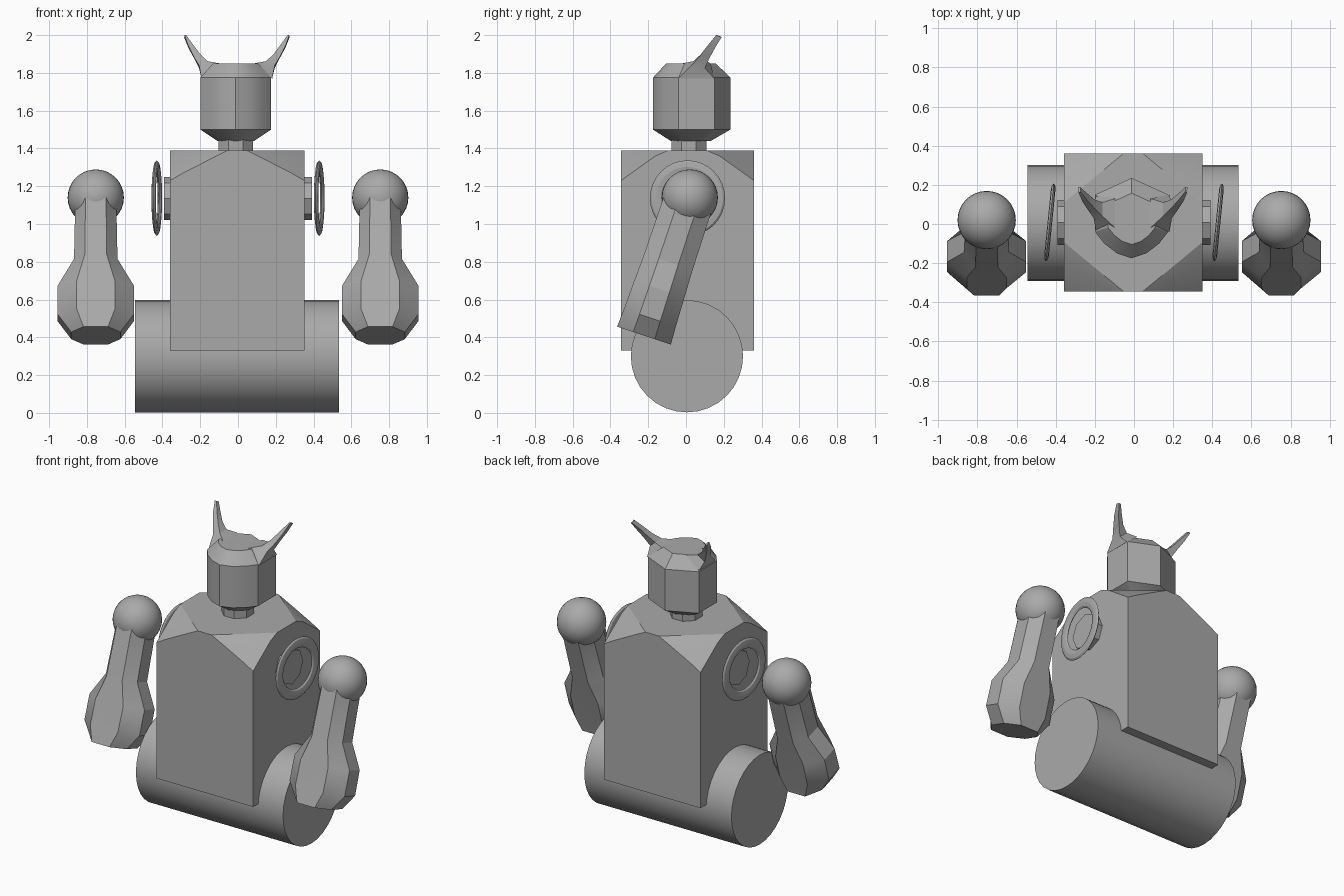
import bpy, bmesh, math
from mathutils import Vector

if "Cube" in bpy.data.objects:
    bpy.data.objects.remove(bpy.data.objects["Cube"])

grey = bpy.data.materials.new("plain grey")
grey.diffuse_color = (0.4, 0.4, 0.4, 1)
grey.use_nodes = True
grey.node_tree.nodes["Principled BSDF"].inputs["Base Color"].default_value = grey.diffuse_color


def finish(ob, name, angle=None):
    """Name and colour a part; smooth it below the given edge angle."""
    ob.name = name
    ob.data.materials.clear()
    ob.data.materials.append(grey)
    if angle:
        bpy.ops.object.select_all(action='DESELECT')
        ob.select_set(True)
        bpy.context.view_layer.objects.active = ob
        bpy.ops.object.shade_smooth_by_angle(angle=math.radians(angle))
    return ob


def from_bmesh(bm, name, angle=None):
    bmesh.ops.recalc_face_normals(bm, faces=bm.faces[:])
    me = bpy.data.meshes.new(name)
    bm.to_mesh(me)
    bm.free()
    ob = bpy.data.objects.new(name, me)
    bpy.context.collection.objects.link(ob)
    return finish(ob, name, angle)


def loft(name, rings, angle=None):
    """Skin a list of equal-length rings and cap both ends."""
    bm = bmesh.new()
    vs = [[bm.verts.new(p) for p in r] for r in rings]
    n = len(vs[0])
    for a, b in zip(vs, vs[1:]):
        for i in range(n):
            j = (i + 1) % n
            bm.faces.new((a[i], a[j], b[j], b[i]))
    bm.faces.new(vs[0])
    bm.faces.new(vs[-1])
    return from_bmesh(bm, name, angle)


def cylinder_x(name, x0, x1, y, z, r, sides, angle=None):
    bpy.ops.mesh.primitive_cylinder_add(
        vertices=sides, radius=r, depth=abs(x1 - x0),
        location=((x0 + x1) / 2, y, z), rotation=(0, math.pi / 2, 0))
    return finish(bpy.context.object, name, angle)


# Torso: box whose top arches down to the four corners
bm = bmesh.new()
arch = [(0.355, 1.23), (0.29, 1.268), (0.13, 1.35), (0.05, 1.39)]
side_arch = [(0.352, 1.23), (0.17, 1.36), (0.10, 1.39)]
for sx in (-1, 1):
    for sy in (-1, 1):
        bm.verts.new((sx * 0.355, sy * 0.352, 0.33))
        for x, z in arch:
            bm.verts.new((sx * x, sy * 0.352, z))
        for y, z in side_arch[1:]:
            bm.verts.new((sx * 0.355, sy * y, z))
bmesh.ops.convex_hull(bm, input=bm.verts[:])
bmesh.ops.dissolve_limit(bm, angle_limit=0.01, verts=bm.verts[:], edges=bm.edges[:])
bmesh.ops.translate(bm, verts=bm.verts[:], vec=(-0.004, 0.008, 0))
from_bmesh(bm, "torso", 20)

# Roller base
cylinder_x("roller", -0.545, 0.535, 0.005, 0.30, 0.297, 32, 30)

# Neck and head
CX = -0.012


def octagon(r, y, z):
    return [(CX + r * math.cos(math.pi * (k + 0.5) / 4),
             y + r * math.sin(math.pi * (k + 0.5) / 4), z) for k in range(8)]


loft("neck", [octagon(0.1, 0.015, 1.37), octagon(0.1, 0.015, 1.47)])

half = [(0, -0.175), (0.075, -0.15), (0.14, -0.10), (0.187, -0.04), (0.187, 0.15), (0, 0.235)]
plan = half + [(-x, y) for x, y in half[-2:0:-1]]
levels = [(1.44, 0.52), (1.50, 1), (1.775, 1), (1.85, 0.64)]
loft("head", [[(CX + x * s, 0.02 + (y - 0.02) * s, z) for x, y in plan]
              for z, s in levels], 28)

# Horns, sweeping outward and back
horn = [
    [(0.187, -0.04, 1.77), (0.187, 0.15, 1.77), (0.09, 0.13, 1.85), (0.09, -0.02, 1.85)],
    [(0.20, 0.03, 1.84), (0.20, 0.10, 1.825), (0.155, 0.11, 1.862), (0.155, 0.04, 1.862)],
    [(0.228, 0.07, 1.885), (0.228, 0.125, 1.88), (0.195, 0.125, 1.895), (0.195, 0.08, 1.90)],
    [(0.258, 0.115, 1.945), (0.258, 0.155, 1.935), (0.232, 0.155, 1.945), (0.232, 0.12, 1.95)],
    [(0.277, 0.16, 2.0), (0.279, 0.188, 1.988), (0.268, 0.188, 1.99), (0.268, 0.165, 2.0)],
]
for s, side in ((-1, "left"), (1, "right")):
    loft(side + "_horn", [[(-0.006 + s * x, y, z) for x, y, z in r] for r in horn], 25)

# Arm stations: distance down the arm, half width, half depth
stations = [(0.0, 0.108, 0.132), (0.36, 0.115, 0.135), (0.51, 0.202, 0.14),
            (0.67, 0.202, 0.145), (0.77, 0.13, 0.15)]
down = Vector((0, -0.315, -0.949))
depth = Vector((0, 0.949, -0.315))
shape = [(0.5, -1), (1, -0.4), (1, 0.4), (0.5, 1), (-0.5, 1), (-1, 0.4), (-1, -0.4), (-0.5, -1)]

for s, side in ((-1, "left"), (1, "right")):
    # Shoulder socket: hub on the torso and a thin slightly turned ring
    cylinder_x(side + "_hub", s * 0.33, s * 0.392, 0.008, 1.135, 0.115, 8)
    bpy.ops.mesh.primitive_torus_add(
        major_radius=0.166, minor_radius=0.034, major_segments=32, minor_segments=8,
        location=(s * 0.43, 0.008, 1.137), rotation=(0, math.pi / 2, -0.1))
    ring = bpy.context.object
    ring.scale = (1, 1, 0.35)
    finish(ring, side + "_socket_ring", 40)

    # Shoulder ball
    centre = Vector((s * 0.753, 0.02, 1.14))
    bpy.ops.mesh.primitive_uv_sphere_add(segments=32, ring_count=16, radius=0.149, location=centre)
    finish(bpy.context.object, side + "_shoulder", 60)

    # Arm flaring into a blunt fist
    rings = [[centre + down * t + Vector((w * a, 0, 0)) + depth * (d * b) for a, b in shape]
             for t, w, d in stations]
    loft(side + "_arm", rings, 25)
